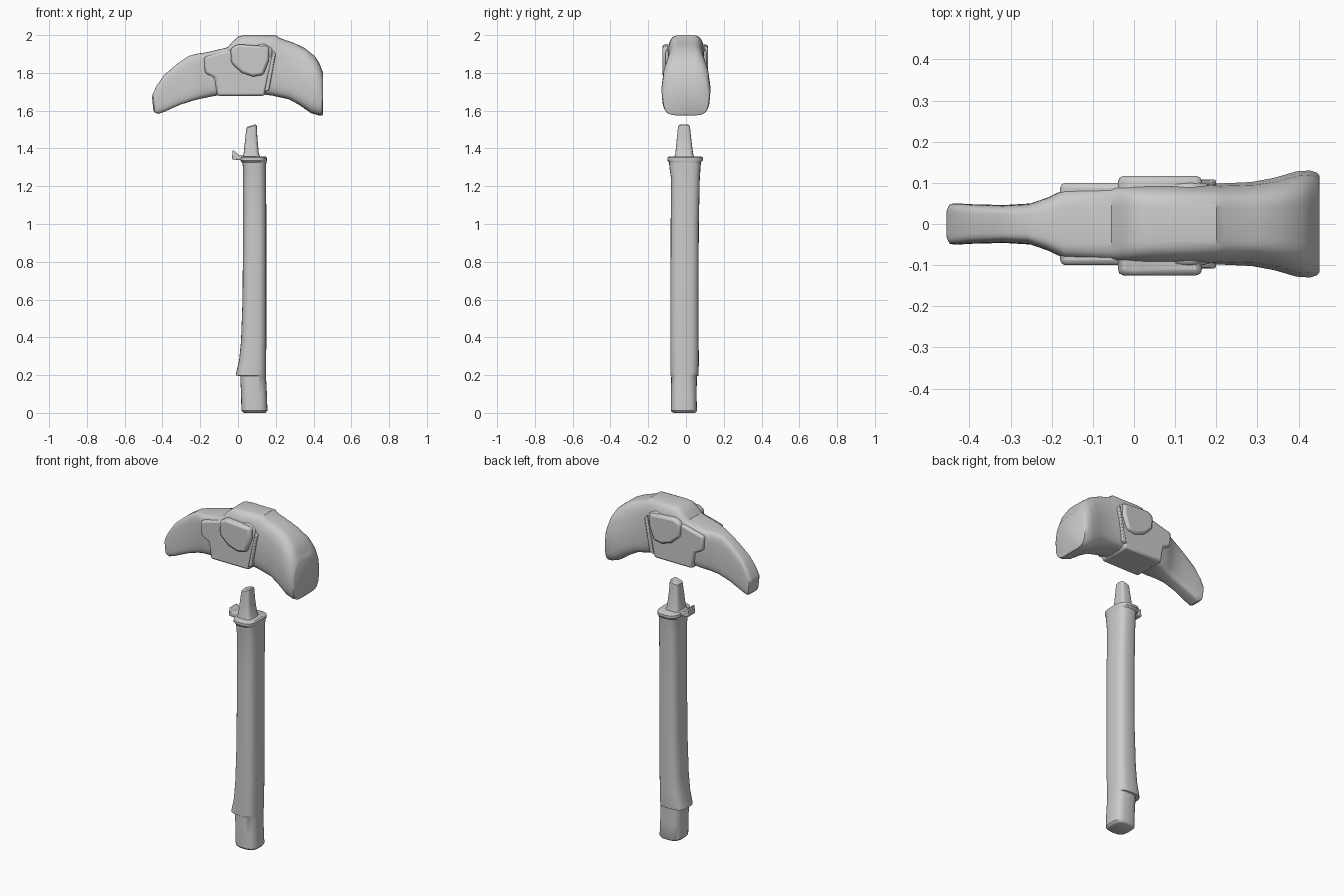
import bpy, bmesh, math
from mathutils import Vector


def finish(bm, name, angle=35):
    bmesh.ops.recalc_face_normals(bm, faces=bm.faces[:])
    me = bpy.data.meshes.new(name)
    bm.to_mesh(me)
    bm.free()
    me.shade_smooth()
    me.set_sharp_from_angle(angle=math.radians(angle))
    ob = bpy.data.objects.new(name, me)
    bpy.context.collection.objects.link(ob)
    return ob


def unit_ring(n, power):
    """Superellipse outline in the -1..1 square."""
    out = []
    for i in range(n):
        a = 2 * math.pi * i / n
        c, s = math.cos(a), math.sin(a)
        out.append((math.copysign(abs(c) ** (2 / power), c),
                    math.copysign(abs(s) ** (2 / power), s)))
    return out


def loft(name, rings, angle=35):
    bm = bmesh.new()
    loops = [[bm.verts.new(p) for p in r] for r in rings]
    n = len(loops[0])
    for a, b in zip(loops, loops[1:]):
        for i in range(n):
            j = (i + 1) % n
            bm.faces.new((a[i], a[j], b[j], b[i]))
    bm.faces.new(loops[0])
    bm.faces.new(loops[-1])
    return finish(bm, name, angle)


def head_ring(xt, xb, zt, zb, wt, wm, wb, n=40):
    """Section across the head; width blends bottom -> middle -> top."""
    ring = []
    for u, v in unit_ring(n, 5.5):
        t = (v + 1) / 2
        w = wm + (wt - wm) * v * v if v > 0 else wm + (wb - wm) * v * v
        ring.append((xb + (xt - xb) * t, u * w, zb + (zt - zb) * t))
    return ring


def shrink(ring, k, shift):
    c = sum((Vector(p) for p in ring), Vector()) / len(ring)
    return [c + (Vector(p) - c) * k + Vector(shift) for p in ring]


def plan_ring(z, x0, x1, y0, y1, slope=0, power=3, n=28):
    """Horizontal section; slope tilts it along x."""
    cx, cy, rx, ry = (x0 + x1) / 2, (y0 + y1) / 2, (x1 - x0) / 2, (y1 - y0) / 2
    return [(cx + rx * u, cy + ry * v, z + slope * u)
            for u, v in unit_ring(n, power)]


def plate(name, outline, half, bevel, y_mid=0):
    """Outline in x,z extruded right through the head."""
    bm = bmesh.new()
    f = bm.faces.new([bm.verts.new((x, y_mid - half, z)) for x, z in outline])
    r = bmesh.ops.extrude_face_region(bm, geom=[f])
    vs = [v for v in r['geom'] if isinstance(v, bmesh.types.BMVert)]
    bmesh.ops.translate(bm, verts=vs, vec=(0, 2 * half, 0))
    ob = finish(bm, name)
    m = ob.modifiers.new("bevel", 'BEVEL')
    m.width, m.segments = bevel, 2
    return ob


# Head: chisel tail at -x, striking face at +x
stations = [
    (-.450, -.440, 1.69, 1.59, .046, .049, .046),
    (-.432, -.425, 1.73, 1.583, .046, .050, .048),
    (-.390, -.395, 1.79, 1.592, .044, .048, .046),
    (-.320, -.310, 1.85, 1.630, .042, .046, .044),
    (-.260, -.240, 1.89, 1.653, .045, .050, .046),
    (-.215, -.190, 1.902, 1.665, .062, .066, .060),
    (-.170, -.140, 1.908, 1.675, .085, .088, .080),
    (-.055, -.080, 1.935, 1.685, .090, .094, .088),
    (-.030, -.040, 1.965, 1.685, .088, .098, .090),
    (.005, .000, 1.995, 1.685, .086, .100, .090),
    (.040, .040, 2.00, 1.685, .084, .102, .090),
    (.200, .140, 2.00, 1.685, .080, .100, .090),
    (.220, .180, 1.985, 1.680, .078, .098, .090),
    (.300, .270, 1.957, 1.660, .076, .102, .096),
    (.355, .325, 1.930, 1.630, .080, .112, .104),
    (.405, .385, 1.890, 1.588, .088, .128, .112),
    (.432, .425, 1.850, 1.575, .090, .130, .112),
    (.446, .446, 1.810, 1.575, .088, .124, .108),
]
rings = [head_ring(*s) for s in stations]
rings.insert(0, shrink(rings[0], .75, (-.007, 0, 0)))
rings.append(shrink(rings[-1], .94, (.005, 0, 0)))
loft("hammer_head", rings)

# Raised cheeks around the eye, same on both sides
plate("head_cheeks", [(-.18, 1.885), (-.175, 1.80), (-.125, 1.775),
                      (-.11, 1.678), (.14, 1.678), (.155, 1.74),
                      (.185, 1.93), (.14, 1.955), (-.05, 1.92)], .1, .012)
plate("cheek_pads", [(-.04, 1.93), (-.035, 1.85), (.02, 1.80), (.08, 1.78),
                     (.135, 1.79), (.165, 1.87), (.165, 1.94), (.0, 1.952)],
      .121, .014, -.004)
for side in (-1, 1):
    plate("cheek_ridge", [(.14, 1.70), (.165, 1.71), (.20, 1.90), (.185, 1.92)],
          .012, .005, side * .096)

# Handle: shaft with a flared lip above the butt
shaft = [
    (.004, .025, .150, -.074, .054), (.012, .018, .156, -.080, .058),
    (.10, .016, .153, -.080, .056), (.195, .012, .148, -.078, .058),
    (.198, -.012, .148, -.083, .066), (.21, -.010, .148, -.083, .067),
    (.28, .006, .149, -.083, .068), (.38, .016, .150, -.083, .067),
    (.60, .024, .150, -.082, .066), (1.0, .027, .150, -.081, .068),
    (1.24, .026, .149, -.079, .073), (1.30, .026, .149, -.088, .077),
    (1.335, .022, .150, -.090, .080),
]
shaft_rings = [plan_ring(*s) for s in shaft]
shaft_rings.insert(0, plan_ring(0, .032, .143, -.066, .047))
loft("handle_shaft", shaft_rings)

# Collar on top of the shaft and the tongue that enters the head
loft("handle_collar", [plan_ring(*s) for s in [
    (1.325, .020, .150, -.088, .078), (1.337, .012, .153, -.099, .090),
    (1.352, .014, .152, -.099, .090), (1.358, .025, .145, -.088, .078)]])
loft("handle_tongue", [plan_ring(*s, power=4) for s in [
    (1.34, .022, .125, -.066, .046), (1.375, .030, .110, -.056, .037),
    (1.45, .038, .103, -.049, .028), (1.515, .044, .099, -.042, .021, .008),
    (1.522, .052, .094, -.034, .013, .006)]])

# Small hooked catch on the -x side of the collar
plate("collar_catch", [(-.032, 1.342), (.05, 1.335), (.05, 1.360), (.0, 1.366),
                       (-.008, 1.378), (-.028, 1.392)], .035, .005, -.008)
